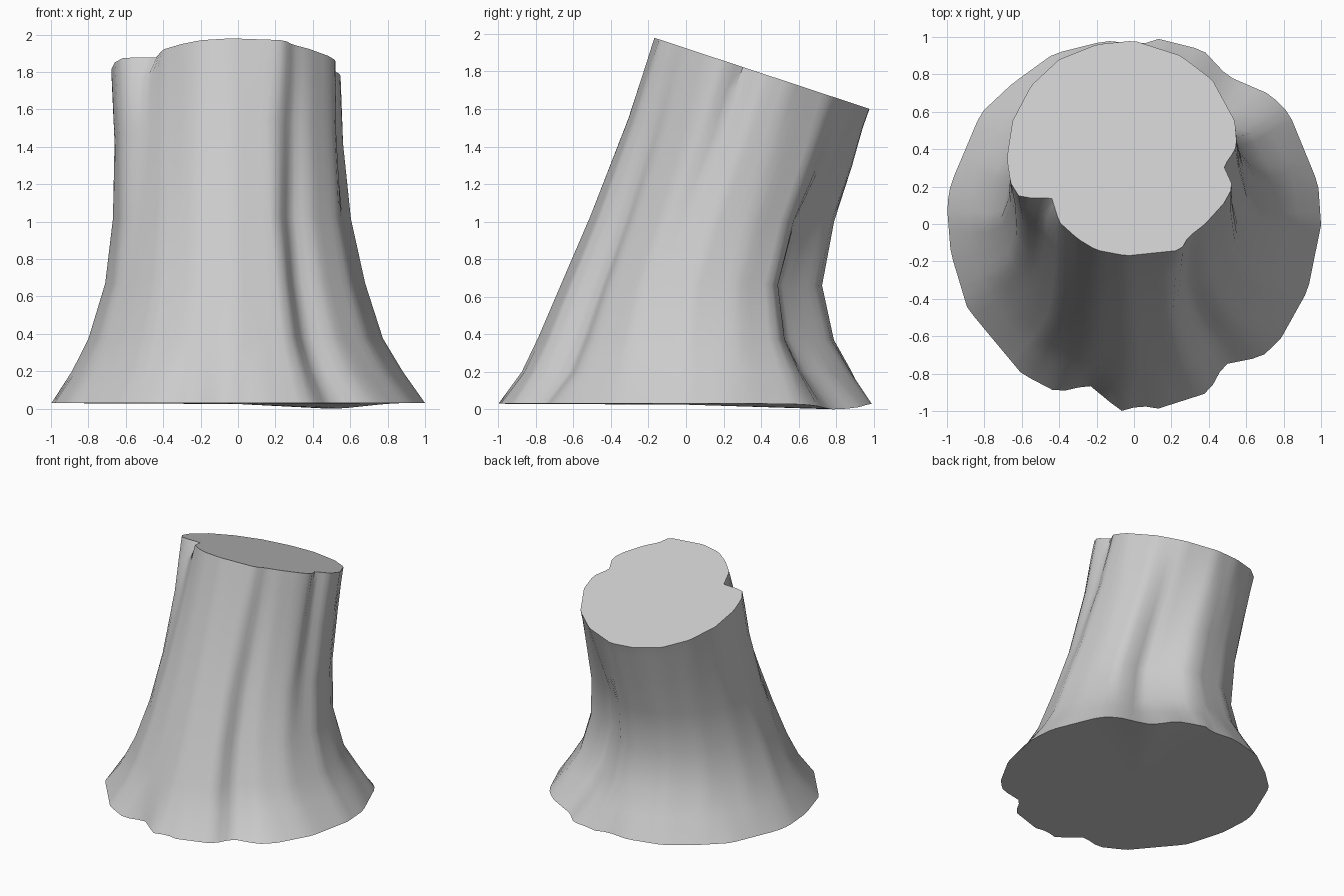
import bpy, bmesh
from math import sin, cos, hypot, radians, exp, degrees, pi

if "Cube" in bpy.data.objects:
    bpy.data.objects.remove(bpy.data.objects["Cube"])

N = 96  # points per ring

# Outlines seen from above, counter-clockwise
BASE = [(1, 0), (.985, .22), (.83, .6), (.73, .7), (.5, .8), (.37, .94), (.13, 1), (.04, .97),
        (-.15, .99), (-.43, .92), (-.65, .76), (-.82, .6), (-.98, .22), (-1, .1), (-.98, -.15),
        (-.89, -.45), (-.6, -.8), (-.41, -.9), (-.24, -.86), (-.07, -1), (.04, -.97), (.12, -.99),
        (.4, -.9), (.48, -.75), (.68, -.71), (.78, -.62), (.93, -.35), (.97, -.15)]
MID = [(1, 0), (.95, .35), (.8, .62), (.66, .66), (.5, .66), (.33, .8), (.15, .97), (0, 1),
       (-.4, .93), (-.72, .7), (-.93, .35), (-1, 0), (-.92, -.35), (-.75, -.6), (-.6, -.78),
       (-.3, -.95), (0, -1), (.37, -.92), (.47, -.68), (.66, -.63), (.88, -.4)]
TOP = [(.55, .42), (.54, .55), (.42, .77), (.25, .9), (0, .98), (-.2, .96), (-.4, .88),
       (-.55, .74), (-.65, .55), (-.68, .35), (-.66, .22), (-.61, .14), (-.44, .14), (-.4, .01),
       (-.3, -.08), (-.2, -.14), (-.04, -.17), (.25, -.14), (.29, -.07), (.38, 0), (.48, .11),
       (.53, .2), (.48, .31), (.53, .38)]
TOP = [((x + .065) / .615, (y - .405) / .575) for x, y in TOP]
# Trunk just below the cut: the chipped corners are filled in
RIM = [p for p in TOP if hypot(*p) > .87]

# Rings: front y, front z, back y, back z, x min, x max, outline weights (base, mid, rim, top)
RINGS = [(-1, .03, .99, .03, -1, 1, (1, 0, 0, 0)),
         (-.88, .2, .89, .2, -.89, .88, (.3, .7, 0, 0)),
         (-.79, .38, .79, .37, -.8, .775, (.1, .9, 0, 0)),
         (-.66, .68, .725, .66, -.71, .68, (0, 1, 0, 0)),
         (-.51, 1.03, .79, 1.0, -.67, .605, (0, .85, .1, .05)),
         (-.31, 1.55, .89, 1.3, -.665, .565, (0, .4, .4, .2)),
         (-.215, 1.84, .945, 1.5, -.675, .555, (0, .1, .6, .3)),
         (-.17, 1.98, .98, 1.6, -.68, .55, (0, 0, 0, 1))]


def radius(outline, a):
    """Distance from the centre to the outline along angle a."""
    c, s = cos(a), sin(a)
    for (x1, y1), (x2, y2) in zip(outline, outline[1:] + outline[:1]):
        dx, dy = x2 - x1, y2 - y1
        den = c * dy - s * dx
        if abs(den) < 1e-9:
            continue
        r = (x1 * dy - y1 * dx) / den
        u = (x1 * s - y1 * c) / den
        if r > 0 and -1e-6 <= u <= 1 + 1e-6:
            return r
    return 1


bm = bmesh.new()
loops = []
for yf, zf, yb, zb, x0, x1, weights in RINGS:
    loop = []
    for i in range(N):
        a = 2 * pi * i / N
        r = sum(w * radius(o, a) for w, o in zip(weights, (BASE, MID, RIM, TOP)) if w)
        x = (x0 + x1) / 2 + (x1 - x0) / 2 * r * cos(a)
        y = (yf + yb) / 2 + (yb - yf) / 2 * r * sin(a)
        z = zf + (zb - zf) * (y - yf) / (yb - yf)
        if not loops:  # low root at the back right
            z -= .03 * exp(-((degrees(a) - 58) / 14) ** 2)
        loop.append(bm.verts.new((x, y, z)))
    loops.append(loop)

# Bark surface
for lo, hi in zip(loops, loops[1:]):
    for i in range(N):
        j = (i + 1) % N
        bm.faces.new((lo[i], lo[j], hi[j], hi[i]))

# Sawn top and underside
bm.faces.new(loops[-1])
centre = bm.verts.new((0, 0, .025))
for i in range(N):
    bm.faces.new((loops[0][(i + 1) % N], loops[0][i], centre))

mesh = bpy.data.meshes.new("tree_stump")
bm.to_mesh(mesh)
bm.free()
stump = bpy.data.objects.new("tree_stump", mesh)
bpy.context.collection.objects.link(stump)
bpy.context.view_layer.objects.active = stump
stump.select_set(True)
bpy.ops.object.shade_smooth_by_angle(angle=radians(45))
